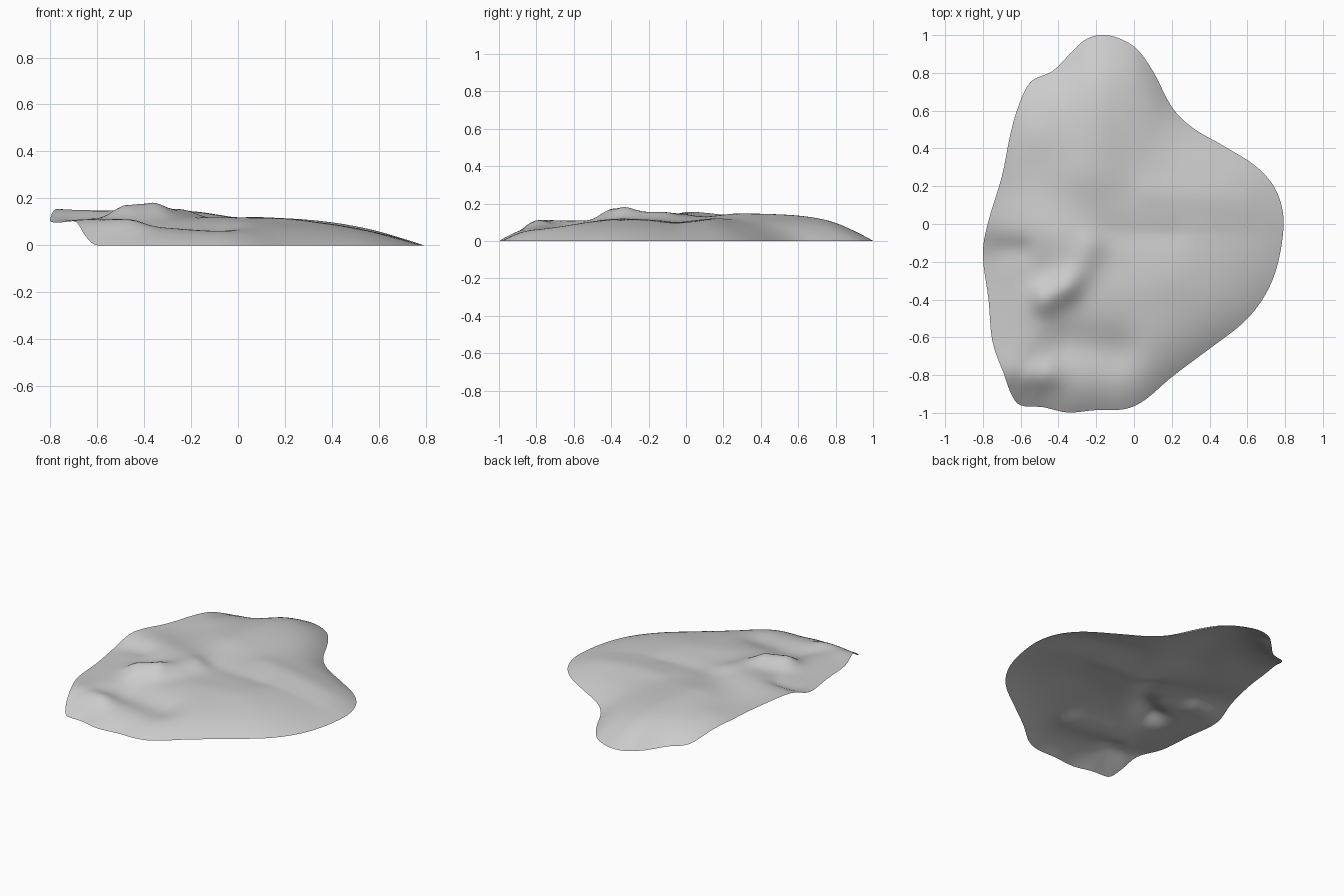
import bpy
import bmesh
import math
from mathutils import Vector

SAMPLES_PER_SPAN = 4
RINGS = 40
CENTRE = Vector((-0.1, -0.05))
PLATEAU = 0.112

# Remove the default object if it is there
default_cube = bpy.data.objects.get("Cube")
if default_cube:
    bpy.data.objects.remove(default_cube, do_unlink=True)

# Ground-level part of the rim, clockwise from the back-left corner
low_rim = [
    (-.33, .91), (-.25, .98), (-.14, 1), (0, .94), (.1, .81),
    (.2, .62), (.31, .51), (.48, .41), (.64, .31), (.74, .2), (.787, .07),
    (.787, -.07), (.75, -.25), (.68, -.4), (.57, -.53), (.4, -.66),
    (.2, -.81), (.06, -.93), (-.05, -.98), (-.2, -.985), (-.35, -.998),
    (-.48, -.97), (-.6, -.96),
]

# Lifted part of the rim with its heights
raised_rim = [
    (-.65, -.9, .04), (-.69, -.79, .1), (-.75, -.62, .098), (-.77, -.4, .098),
    (-.8, -.17, .105), (-.775, 0, .155), (-.7, .25, .135), (-.66, .45, .12),
    (-.62, .6, .1), (-.55, .75, .04), (-.43, .81, .015),
]

# Folds: start, end, height change, width
folds = {
    "back_spine": ((-.18, .75), (-.25, .3), .036, .2),
    "back_left_swell": ((-.5, .5), (-.42, .68), .016, .14),
    "left_shoulder": ((-.75, .02), (-.4, -.08), .036, .16),
    "peak": ((-.47, -.39), (-.37, -.34), .063, .085),
    "peak_tail": ((-.29, -.24), (-.23, -.12), .03, .09),
    "front_hollow": ((-.35, -.64), (-.1, -.68), -.045, .13),
    "front_crest": ((-.69, -.82), (-.46, -.81), .05, .085),
    "right_swell": ((.1, .17), (.6, .13), .01, .09),
    "middle_dip": ((-.15, -.05), (.2, -.05), -.01, .08),
    "middle_swell": ((-.1, -.35), (.2, -.3), .008, .12),
    "left_crease": ((-.7, -.14), (-.6, -.14), -.02, .06),
}


def catmull_rom(before, start, end, after, t):
    """Smooth point between start and end."""
    linear = (end - before) * t
    square = (before * 2 - start * 5 + end * 4 - after) * t ** 2
    cubic = (start * 3 - before - end * 3 + after) * t ** 3
    return start + (linear + square + cubic) / 2


def smooth_loop(points):
    """Closed smooth curve through the given points."""
    count = len(points)
    curve = []
    for i in range(count):
        neighbours = [points[(i + k) % count] for k in (-1, 0, 1, 2)]
        for step in range(SAMPLES_PER_SPAN):
            point = catmull_rom(*neighbours, step / SAMPLES_PER_SPAN)
            point.z = max(point.z, 0)
            curve.append(point)
    return curve


def distance_to_segment(point, start, end):
    start, end = Vector(start), Vector(end)
    along = end - start
    t = (point - start).dot(along) / along.length_squared
    return (point - start - along * min(max(t, 0), 1)).length


def fold_height(point):
    """Height of the folded interior, ignoring the rim."""
    height = PLATEAU
    for start, end, change, width in folds.values():
        distance = distance_to_segment(point, start, end)
        height += change * math.exp(-(distance / width) ** 2)
    return height


def surface_point(rim_point, fraction):
    """Point on the sheet, from the centre (0) to the rim (1)."""
    outward = rim_point.xy - CENTRE
    flat = CENTRE + outward * fraction
    # The right edge slopes gently, the front, back and left drop faster
    facing = outward.normalized()
    steepness = 2.6 + 2.3 * abs(facing.y) - 3 * min(facing.x, 0)
    blend = 1 - fraction ** steepness
    height = rim_point.z + (fold_height(flat) - rim_point.z) * blend
    return Vector((flat.x, flat.y, height))


# Draped sheet as rings running from the rim to the centre
rim = smooth_loop([Vector((x, y, 0)) for x, y in low_rim]
                  + [Vector(point) for point in raised_rim])
bm = bmesh.new()
rings = []
for ring in range(RINGS):
    fraction = 1 - ring / RINGS
    rings.append([bm.verts.new(surface_point(p, fraction)) for p in rim])
middle = bm.verts.new((CENTRE.x, CENTRE.y, fold_height(CENTRE)))

for i in range(len(rim)):
    j = (i + 1) % len(rim)
    for outer, inner in zip(rings, rings[1:]):
        bm.faces.new((outer[j], outer[i], inner[i], inner[j]))
    bm.faces.new((rings[-1][j], rings[-1][i], middle))

for face in bm.faces:
    face.smooth = True
bm.normal_update()

mesh = bpy.data.meshes.new("ground_sheet")
bm.to_mesh(mesh)
bm.free()
ground_sheet = bpy.data.objects.new("ground_sheet", mesh)
bpy.context.collection.objects.link(ground_sheet)

# Plain stone grey
stone_grey = bpy.data.materials.new("stone_grey")
stone_grey.use_nodes = True
colour = (.6, .6, .6, 1)
stone_grey.diffuse_color = colour
shader = stone_grey.node_tree.nodes["Principled BSDF"]
shader.inputs["Base Color"].default_value = colour
shader.inputs["Roughness"].default_value = .8
mesh.materials.append(stone_grey)
